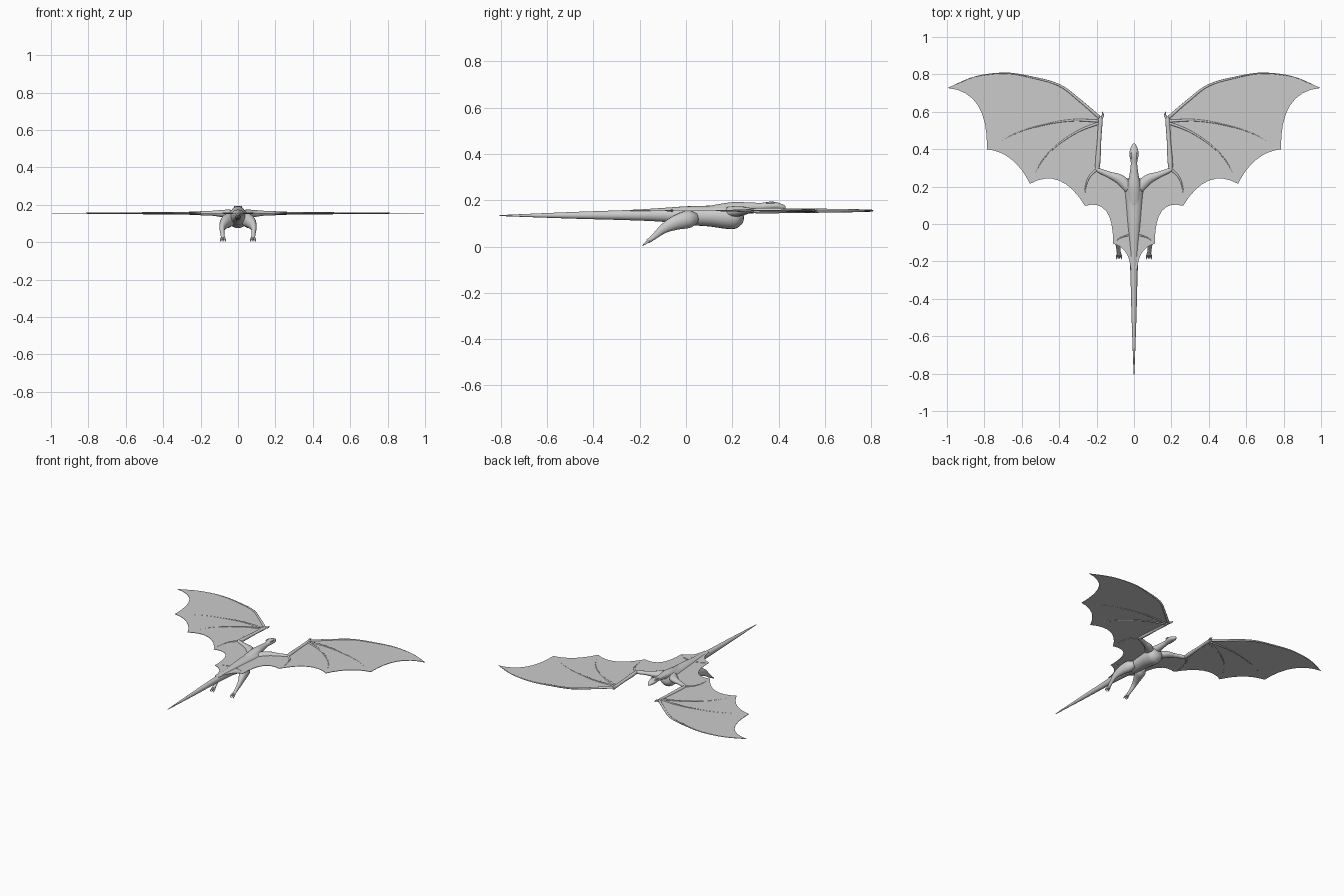
import bpy, bmesh
from math import cos, sin, pi
from mathutils import Vector

WING_Z = 0.155


def catmull(p0, p1, p2, p3, t):
    return [0.5 * (2*b + (c-a)*t + (2*a-5*b+4*c-d)*t*t + (3*b-a-3*c+d)*t**3)
            for a, b, c, d in zip(p0, p1, p2, p3)]


def finish(bm, name, mirror):
    bmesh.ops.recalc_face_normals(bm, faces=bm.faces)
    for f in bm.faces:
        f.smooth = True
    me = bpy.data.meshes.new(name)
    bm.to_mesh(me)
    bm.free()
    ob = bpy.data.objects.new(name, me)
    bpy.context.collection.objects.link(ob)
    if mirror:
        ob.modifiers.new("Mirror", 'MIRROR')
    return ob


def tube(name, rows, sides=14, steps=5, mirror=True):
    """Smooth loft through rows of (x, y, z, half width, half height)."""
    ext = [rows[0]] + rows + [rows[-1]]
    pts = [catmull(*ext[i:i+4], k / steps)
           for i in range(len(rows) - 1) for k in range(steps)] + [list(rows[-1])]
    bm = bmesh.new()
    rings = []
    for i, p in enumerate(pts):
        a, b = pts[max(i-1, 0)], pts[min(i+1, len(pts)-1)]
        t = (Vector(b[:3]) - Vector(a[:3])).normalized()
        side = t.cross(Vector((0, 0, 1))).normalized()
        up = side.cross(t)
        c, w, h = Vector(p[:3]), max(p[3], 0.001), max(p[4], 0.001)
        rings.append([bm.verts.new(c + side*w*cos(2*pi*k/sides) + up*h*sin(2*pi*k/sides))
                      for k in range(sides)])
    for r, s in zip(rings, rings[1:]):
        for k in range(sides):
            n = (k + 1) % sides
            bm.faces.new((r[k], r[n], s[n], s[k]))
    bm.faces.new(rings[0])
    bm.faces.new(rings[-1])
    return finish(bm, name, mirror)


def arc(a, m, b, n=8):
    """Quadratic curve from a through m to b, without a itself."""
    c = [2*m[i] - (a[i] + b[i]) / 2 for i in (0, 1)]
    return [tuple((1-t)**2*a[i] + 2*t*(1-t)*c[i] + t*t*b[i] for i in (0, 1))
            for t in (k / n for k in range(1, n + 1))]


def bone(name, path, r0, r1):
    n = len(path) - 1
    rows = []
    for i, (x, y) in enumerate(path):
        r = r0 + (r1 - r0) * i / n
        rows.append((x, y, WING_Z, r, r))
    tube(name, rows, sides=8)


# torso and tail
tube("torso_and_tail", [(0, y, z, w, h) for y, z, w, h in (
    (-0.805, .134, .002, .002), (-0.5, .135, .013, .014), (-0.25, .136, .020, .022),
    (-0.1, .137, .029, .030), (0, .134, .040, .040), (0.1, .132, .049, .045),
    (0.18, .130, .056, .054), (0.22, .130, .053, .051), (0.243, .128, .034, .032),
    (0.250, .128, .003, .003))], sides=20, mirror=False)

# neck and head
tube("neck_and_head", [(0, y, z, w, h) for y, z, w, h in (
    (0.10, .148, .034, .028), (0.2, .165, .035, .027), (0.27, .170, .023, .021),
    (0.325, .173, .017, .016), (0.36, .176, .023, .018), (0.385, .176, .024, .017),
    (0.415, .171, .015, .012), (0.430, .168, .006, .006))], sides=18, mirror=False)

# brows
tube("brow", [(.017, .345, .188, .002, .002), (.017, .365, .189, .006, .005),
              (.014, .395, .184, .002, .002)], sides=8)

# hind legs and toes
tube("hind_leg", [(.035, .045, .122, .020, .022), (.050, .010, .118, .034, .038),
                  (.070, -.045, .103, .027, .032), (.084, -.095, .078, .016, .021),
                  (.083, -.135, .045, .011, .013), (.080, -.165, .022, .011, .009)])
for i, dx in enumerate((-.012, 0, .012)):
    tube(f"toe_{i}", [(.080 + dx*.4, -.155, .028, .006, .006),
                      (.080 + dx, -.176, .014, .005, .005),
                      (.080 + dx, -.188, .003, .001, .001)], sides=6, steps=3)

# wing arms
tube("upper_arm", [(.025, .19, .150, .030, .024), (.075, .238, .153, .027, .021),
                   (.130, .262, .155, .017, .014), (.185, .285, .155, .013, .012),
                   (.205, .298, .155, .009, .009)])
tube("forearm", [(.197, .285, .155, .010, .010), (.193, .34, .155, .014, .013),
                 (.186, .45, .155, .011, .010), (.180, .555, .155, .012, .010),
                 (.184, .575, .155, .009, .008)])
tube("wrist_claw", [(.180, .56, .155, .008, .007), (.166, .58, .156, .006, .006),
                    (.170, .602, .155, .001, .001)], sides=8)

# wing fingers
bone("leading_finger", [(.18, .565), (.29, .66), (.40, .742), (.55, .785), (.69, .806),
                        (.85, .787), (.995, .727)], .009, .001)
bone("second_finger", [(.19, .55), (.32, .555), (.45, .537), (.62, .49), (.786, .40)], .008, .001)
bone("third_finger", [(.185, .54), (.29, .50), (.40, .43), (.49, .34), (.556, .215)], .008, .001)
bone("elbow_spur", [(.195, .295), (.24, .25), (.262, .18), (.262, .097)], .008, .001)
bone("hip_spur", [(.03, -.06), (.075, -.075), (.112, -.105)], .005, .001)

# wing membrane with scalloped trailing edge
outline = [(0, .19), (.06, .235), (.13, .265), (.197, .298), (.19, .42), (.18, .56),
           (.29, .66), (.40, .744), (.55, .787), (.69, .808), (.85, .789), (.995, .727)]
for mid, end in (((.835, .635), (.786, .40)), ((.655, .345), (.556, .215)),
                 ((.400, .232), (.262, .097)), ((.148, .068), (.112, -.105)),
                 ((.045, -.15), (.018, -.24))):
    outline += arc(outline[-1], mid, end)
outline.append((0, -.24))
bm = bmesh.new()
bm.faces.new([bm.verts.new((x, y, WING_Z)) for x, y in outline])
bmesh.ops.triangulate(bm, faces=bm.faces)
wing = finish(bm, "wing_membrane", True)
thick = wing.modifiers.new("Thickness", 'SOLIDIFY')
thick.thickness = 0.003
thick.offset = 0
for p in wing.data.polygons:
    p.use_smooth = False
